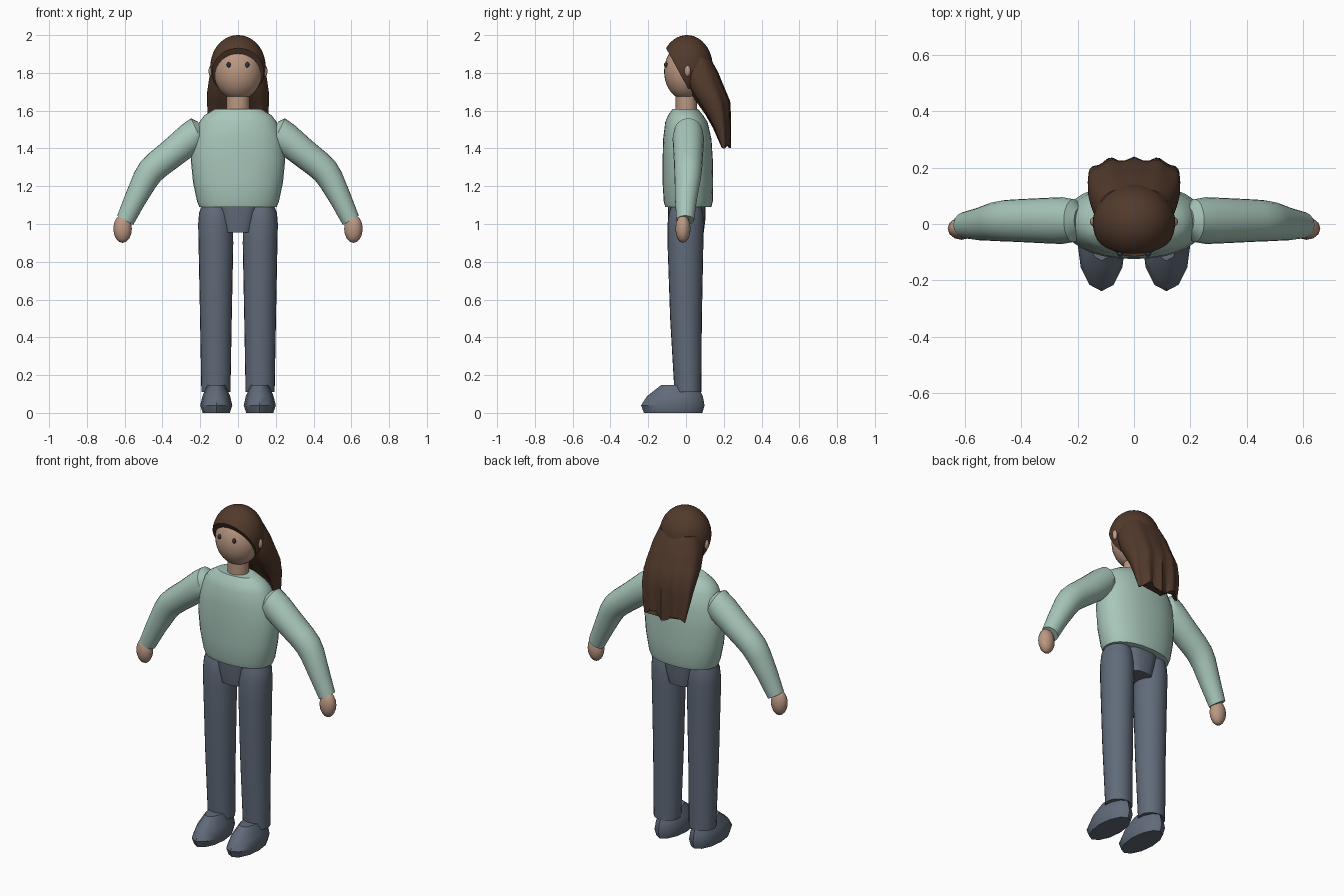
import bpy, bmesh, math
from mathutils import Vector, Matrix


def material(name, rgb):
    m = bpy.data.materials.new(name)
    m.diffuse_color = (*rgb, 1)
    return m


SKIN = material("skin", (0.50, 0.315, 0.225))
SWEATER = material("sage_green", (0.39, 0.565, 0.49))
DENIM = material("slate_blue", (0.118, 0.145, 0.19))
HAIR = material("dark_brown", (0.085, 0.042, 0.025))
EYE = material("eye_grey", (0.03, 0.036, 0.05))


def finish(name, bm, mat):
    bmesh.ops.recalc_face_normals(bm, faces=bm.faces)
    mesh = bpy.data.meshes.new(name)
    bm.to_mesh(mesh)
    bm.free()
    mesh.materials.append(mat)
    ob = bpy.data.objects.new(name, mesh)
    bpy.context.collection.objects.link(ob)
    return ob


def loft(name, rings, mat, n=24, power=2.0, side=1, warp=None):
    """Skin rings of (x, y, z, radius_x, radius_y, tilt in degrees) and cap both ends."""
    bm = bmesh.new()
    loops = []
    for i, (x, y, z, rx, ry, tilt) in enumerate(rings):
        a = math.radians(tilt)
        u = Vector((math.cos(a), 0, math.sin(a)))
        loop = []
        for k in range(n):
            t = 2 * math.pi * k / n
            c, s = math.cos(t), math.sin(t)
            pc = math.copysign(abs(c) ** (2 / power), c)
            ps = math.copysign(abs(s) ** (2 / power), s)
            p = Vector((x, y, z)) + u * rx * pc + Vector((0, ry * ps, 0))
            if warp:
                p = warp(p, i / (len(rings) - 1))
            p.x *= side
            loop.append(bm.verts.new(p))
        loops.append(loop)
    for a, b in zip(loops, loops[1:]):
        for k in range(n):
            j = (k + 1) % n
            bm.faces.new((a[k], a[j], b[j], b[k]))
    bm.faces.new(loops[0])
    bm.faces.new(loops[-1])
    return finish(name, bm, mat)


def ellipsoid(name, centre, radii, mat, u=24, v=16, cut=None):
    bm = bmesh.new()
    bmesh.ops.create_uvsphere(bm, u_segments=u, v_segments=v, radius=1,
                              matrix=Matrix.Translation(centre) @ Matrix.Diagonal((*radii, 1)))
    if cut:
        point, normal = cut
        r = bmesh.ops.bisect_plane(bm, geom=bm.verts[:] + bm.edges[:] + bm.faces[:],
                                   plane_co=point, plane_no=normal, clear_inner=True)
        rim = [e for e in r["geom_cut"] if isinstance(e, bmesh.types.BMEdge)]
        bmesh.ops.contextual_create(bm, geom=rim)
    return finish(name, bm, mat)


# Sweater body
loft("sweater_body", [
    (0, 0.012, 1.09, 0.205, 0.122, 0), (0, 0.012, 1.12, 0.217, 0.130, 0),
    (0, 0.010, 1.22, 0.238, 0.134, 0), (0, 0.009, 1.34, 0.250, 0.133, 0),
    (0, 0.007, 1.45, 0.238, 0.128, 0), (0, 0.002, 1.54, 0.205, 0.112, 0),
    (0, -0.002, 1.575, 0.178, 0.093, 0), (0, -0.004, 1.61, 0.122, 0.066, 0),
], SWEATER, n=32, power=2.2)

# Pelvis block between the legs
loft("pelvis", [
    (0, 0.004, 0.955, 0.075, 0.090, 0), (0, 0.004, 1.02, 0.092, 0.098, 0),
    (0, 0.004, 1.11, 0.115, 0.100, 0),
], DENIM, power=3.0)

# Neck, head, ears and eyes
loft("neck", [(0, 0.002, 1.58, 0.061, 0.057, 0), (0, 0.002, 1.71, 0.061, 0.057, 0)], SKIN)
ellipsoid("head", (0, 0, 1.807), (0.128, 0.116, 0.150), SKIN, 32, 20)

for side, label in ((-1, "right"), (1, "left")):
    ellipsoid(label + "_ear", (side * 0.142, 0.008, 1.81), (0.014, 0.017, 0.030), SKIN, 12, 8)
    ellipsoid(label + "_eye", (side * 0.049, -0.106, 1.843), (0.011, 0.010, 0.014), EYE, 12, 8)

    # Sleeve bent at the elbow
    loft(label + "_sleeve", [
        (0.193, 0.012, 1.500, 0.045, 0.045, 65), (0.215, 0.012, 1.487, 0.080, 0.076, 65),
        (0.255, 0.012, 1.452, 0.084, 0.083, 57), (0.345, 0.012, 1.378, 0.078, 0.079, 52),
        (0.425, 0.012, 1.315, 0.075, 0.075, 50), (0.462, 0.011, 1.280, 0.073, 0.073, 42),
        (0.492, 0.009, 1.235, 0.069, 0.069, 34), (0.545, 0.000, 1.130, 0.058, 0.058, 29),
        (0.597, -0.004, 1.020, 0.049, 0.047, 30),
    ], SWEATER, side=side)

    # Hand
    ellipsoid(label + "_hand", (side * 0.611, -0.016, 0.975), (0.049, 0.040, 0.075), SKIN, 12, 8)

    # Trouser leg
    loft(label + "_leg", [
        (0.117, 0.010, 0.11, 0.077, 0.071, 0), (0.117, 0.000, 0.50, 0.084, 0.084, 0),
        (0.117, -0.003, 0.90, 0.092, 0.095, 0), (0.119, -0.002, 1.00, 0.092, 0.096, 0),
        (0.120, 0.000, 1.06, 0.086, 0.090, 0), (0.120, 0.002, 1.10, 0.070, 0.078, 0),
    ], DENIM, side=side)

    # Shoe
    loft(label + "_shoe", [
        (0.115, -0.068, 0.000, 0.072, 0.155, 0), (0.115, -0.070, 0.040, 0.085, 0.168, 0),
        (0.115, -0.058, 0.090, 0.073, 0.147, 0), (0.115, -0.035, 0.148, 0.047, 0.095, 0),
    ], DENIM, n=12, side=side)

# Hair cap, sliced open around the face
ellipsoid("hair_cap", (0, 0.005, 1.835), (0.146, 0.136, 0.165), HAIR, 40, 24,
          cut=((0, -0.105, 1.93), (0, 0.25, 0.135)))


# Long hair down the back, with strands deepening toward a ragged hem
def strands(p, t):
    p.y -= 0.010 * t * (1 - math.cos(p.x * 75))
    if t > 0.8:
        p.z += 0.020 * (1 - math.cos(p.x * 42 + 0.4))
    return p


loft("long_hair", [
    (0, 0.050, 1.880, 0.122, 0.078, 0), (0, 0.075, 1.800, 0.148, 0.097, 0),
    (0, 0.096, 1.750, 0.156, 0.096, 0), (0, 0.119, 1.700, 0.163, 0.094, 0),
    (0, 0.148, 1.650, 0.164, 0.086, 0), (0, 0.176, 1.580, 0.161, 0.062, 0),
    (0, 0.198, 1.500, 0.152, 0.041, 0), (0, 0.220, 1.400, 0.135, 0.018, 0),
], HAIR, n=48, power=2.5, warp=strands)

# Smooth shading with crisp hems
for ob in bpy.data.objects:
    ob.select_set(True)
    bpy.context.view_layer.objects.active = ob
bpy.ops.object.shade_smooth_by_angle(angle=math.radians(38))
